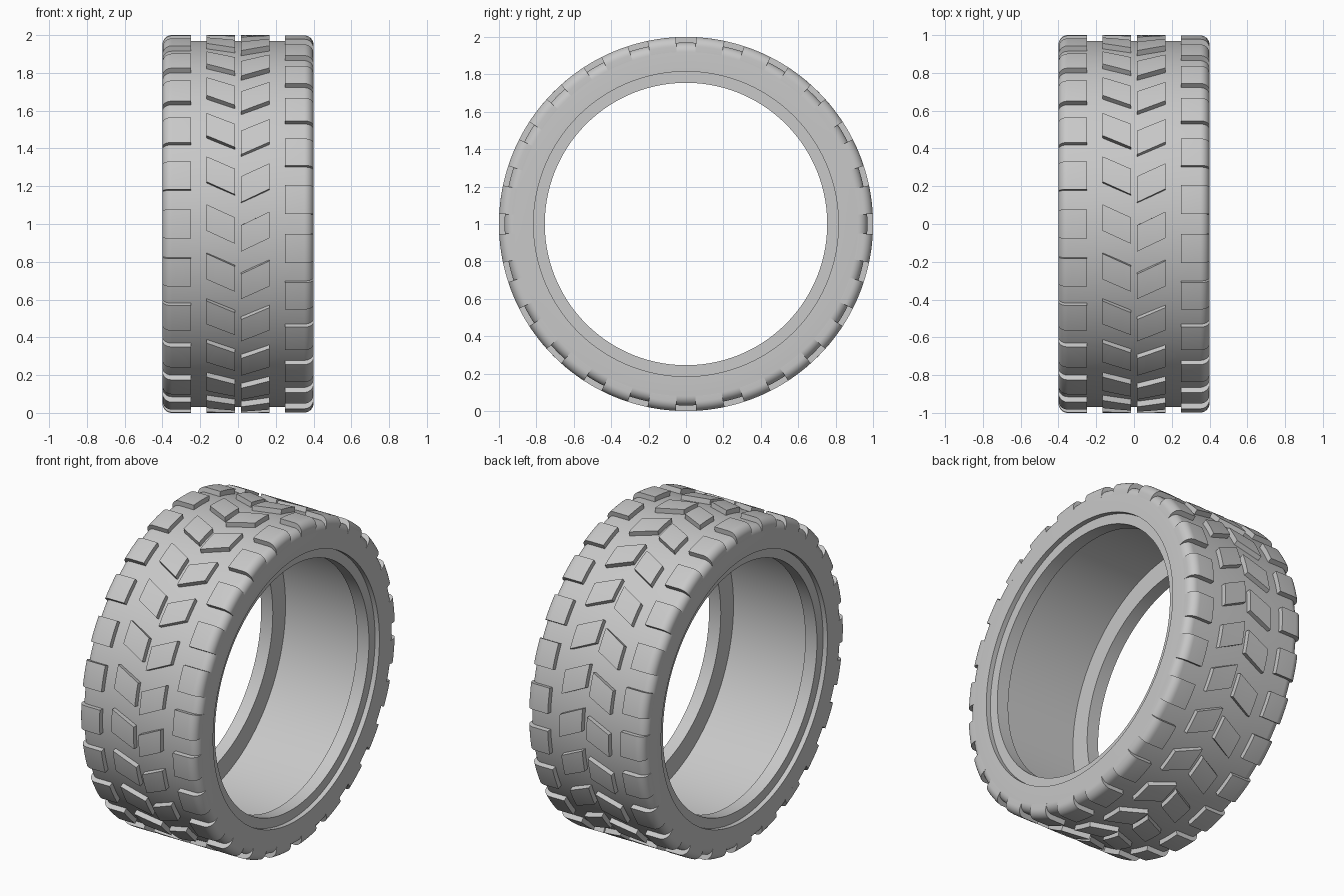
import bpy
import bmesh
from math import radians, sin, cos, pi

cube = bpy.data.objects.get("Cube")
if cube:
    bpy.data.objects.remove(cube, do_unlink=True)

rubber = bpy.data.materials.new("grey_rubber")
rubber.use_nodes = True
grey = (0.58, 0.58, 0.58, 1)
rubber.diffuse_color = grey
rubber.node_tree.nodes["Principled BSDF"].inputs["Base Color"].default_value = grey

COUNT = 24
PITCH = 2 * pi / COUNT
BASE, TREAD, HALF = 0.97, 1.0, 0.4


def arc(radius, r, steps=8):
    """Rounded shoulder from the crown to the sidewall, as (x, radius) points."""
    return [(HALF - r + r * sin(t * pi / 2 / steps),
             radius - r + r * cos(t * pi / 2 / steps)) for t in range(steps + 1)]


def sweep(bm, section, angles, closed=False, slant=0):
    """Carry an (x, radius) section round the axle; slant shears it along x."""
    mid = (min(p[0] for p in section) + max(p[0] for p in section)) / 2
    rings = []
    for a in angles:
        ring = []
        for x, r in section:
            b = a + slant * (x - mid)
            ring.append(bm.verts.new((x, -r * cos(b), 1 + r * sin(b))))
        rings.append(ring)
    n = len(section)
    pairs = list(zip(rings, rings[1:]))
    if closed:
        pairs.append((rings[-1], rings[0]))
    else:
        bm.faces.new(rings[0])
        bm.faces.new(rings[-1][::-1])
    for a, b in pairs:
        for i in range(n):
            j = (i + 1) % n
            bm.faces.new((a[i], b[i], b[j], a[j]))


def finish(bm, name):
    bmesh.ops.recalc_face_normals(bm, faces=bm.faces)
    mesh = bpy.data.meshes.new(name)
    bm.to_mesh(mesh)
    bm.free()
    mesh.materials.append(rubber)
    obj = bpy.data.objects.new(name, mesh)
    bpy.context.collection.objects.link(obj)
    bpy.ops.object.select_all(action="DESELECT")
    obj.select_set(True)
    bpy.context.view_layer.objects.active = obj
    bpy.ops.object.shade_smooth_by_angle(angle=radians(30))


def block_row(name, section, side, offset, width, slant=0):
    """One ring of tread blocks on the given side."""
    section = [(side * x, r) for x, r in section]
    bm = bmesh.new()
    for k in range(COUNT):
        c = k * PITCH + offset
        sweep(bm, section, [c + width * (s / 8 - 0.5) for s in range(9)], slant=slant)
    finish(bm, name)


# Carcass: rounded shoulders, stepped bead lips and a hollow inside
half = arc(BASE, 0.05) + [(HALF, 0.815), (0.37, 0.815), (0.37, 0.755),
                          (0.29, 0.755), (0.29, 0.88)]
profile = half + [(-x, r) for x, r in reversed(half)]
bm = bmesh.new()
sweep(bm, profile, [2 * pi * i / 192 for i in range(192)], closed=True)
finish(bm, "tyre_carcass")

# Shoulder blocks wrap over the edge, the two sides staggered by half a pitch
shoulder = [(0.25, 0.95), (0.25, TREAD)] + arc(TREAD, 0.05) + [(HALF, 0.92), (0.37, 0.91)]
block_row("right_shoulder_blocks", shoulder, -1, 0, radians(8.8))
block_row("left_shoulder_blocks", shoulder, 1, PITCH / 2, radians(8.8))

# Slanted centre blocks form a chevron
centre = [(0.017, 0.95), (0.017, TREAD), (0.067, TREAD), (0.117, TREAD),
          (0.168, TREAD), (0.168, 0.95)]
block_row("right_centre_blocks", centre, -1, 0, radians(8), -0.46)
block_row("left_centre_blocks", centre, 1, radians(-2.3), radians(8), 0.48)
